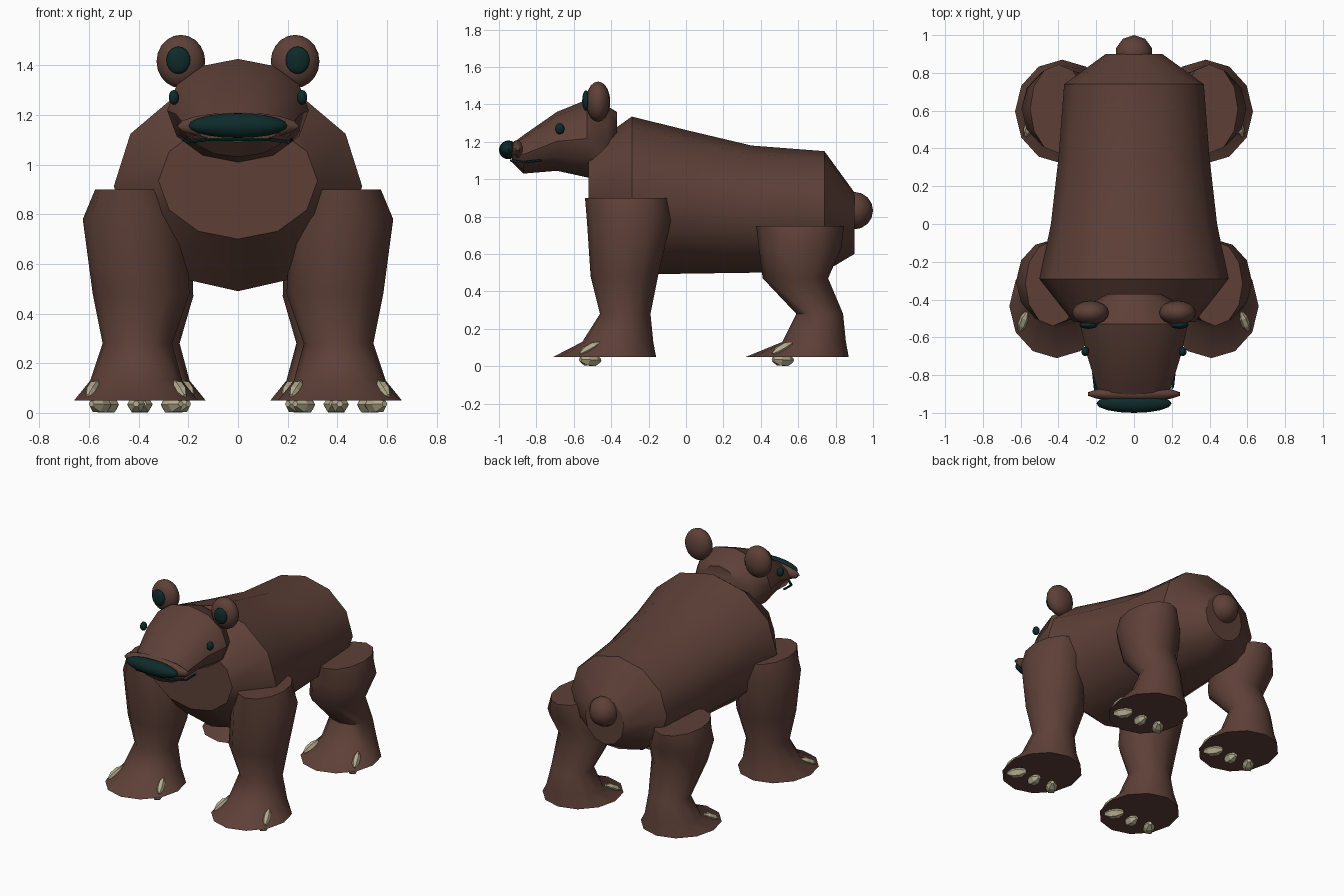
import bpy, bmesh, math
from mathutils import Vector

if "Cube" in bpy.data.objects:
    bpy.data.objects.remove(bpy.data.objects["Cube"])


def material(name, rgb):
    m = bpy.data.materials.new(name)
    m.diffuse_color = (*rgb, 1)
    m.use_nodes = True
    m.node_tree.nodes["Principled BSDF"].inputs["Base Color"].default_value = m.diffuse_color
    return m


FUR = material("brown fur", (0.109, 0.051, 0.038))
DARK = material("dark teal", (0.0044, 0.023, 0.023))
CLAW = material("bone claw", (0.46, 0.41, 0.27))


def finish(bm, name, mat, angle=35):
    bmesh.ops.recalc_face_normals(bm, faces=bm.faces)
    me = bpy.data.meshes.new(name)
    bm.to_mesh(me)
    bm.free()
    ob = bpy.data.objects.new(name, me)
    bpy.context.collection.objects.link(ob)
    me.materials.append(mat)
    bpy.ops.object.select_all(action='DESELECT')
    ob.select_set(True)
    bpy.context.view_layer.objects.active = ob
    bpy.ops.object.shade_smooth_by_angle(angle=math.radians(angle))
    return ob


def loft(name, rings, mat, angle=35):
    """Skin a list of rings of points and cap both ends."""
    bm = bmesh.new()
    loops = [[bm.verts.new(p) for p in ring] for ring in rings]
    n = len(loops[0])
    for a, b in zip(loops, loops[1:]):
        for i in range(n):
            j = (i + 1) % n
            bm.faces.new((a[i], a[j], b[j], b[i]))
    bm.faces.new(loops[0])
    bm.faces.new(loops[-1])
    return finish(bm, name, mat, angle)


def angles(n):
    return [2 * math.pi * i / n for i in range(n)]


def ring_y(y, top, bottom, rx, n=12):
    c, r = (top + bottom) / 2, (top - bottom) / 2
    return [(rx * math.cos(a), y, c + r * math.sin(a)) for a in angles(n)]


def ring_z(z, cx, cy, rx, ry, n=12):
    return [(cx + rx * math.cos(a), cy + ry * math.sin(a), z) for a in angles(n)]


def ellipsoid(name, center, radii, mat, u=16, v=10):
    bm = bmesh.new()
    bmesh.ops.create_uvsphere(bm, u_segments=u, v_segments=v, radius=1)
    bmesh.ops.scale(bm, vec=radii, verts=bm.verts)
    bmesh.ops.translate(bm, vec=center, verts=bm.verts)
    return finish(bm, name, mat, 60)


def claw(name, start, end, r):
    """Six-sided chunky spindle between two points."""
    a, b = Vector(start), Vector(end)
    d = (b - a).normalized()
    side = d.cross(Vector((0, 0, 1))).normalized()
    up = side.cross(d)
    rings = []
    for t, k in ((0, 0.35), (0.3, 1), (0.7, 1), (1, 0.35)):
        c = a.lerp(b, t)
        rings.append([c + k * r * (side * math.cos(q) + up * math.sin(q))
                      for q in angles(6)])
    loft(name, rings, CLAW, 20)


# Torso: y, top, bottom, half width
loft("body", [ring_y(*s) for s in (
    (-0.52, 1.17, 0.70, 0.32), (-0.29, 1.335, 0.49, 0.50),
    (0.0, 1.263, 0.495, 0.44), (0.35, 1.18, 0.50, 0.40),
    (0.74, 1.15, 0.505, 0.37), (0.90, 0.93, 0.60, 0.15))], FUR)

# Head and muzzle
loft("head", [ring_y(*s) for s in (
    (-0.37, 1.36, 1.12, 0.14), (-0.42, 1.39, 1.00, 0.23),
    (-0.53, 1.425, 1.01, 0.285), (-0.69, 1.36, 1.045, 0.25),
    (-0.87, 1.235, 1.03, 0.195), (-0.93, 1.19, 1.09, 0.17))], FUR)
ellipsoid("upper_lip", (0, -0.90, 1.155), (0.25, 0.04, 0.055), FUR, 14, 8)
ellipsoid("nose", (0, -0.95, 1.157), (0.20, 0.05, 0.05), DARK)
ellipsoid("tail", (0, 0.90, 0.832), (0.10, 0.10, 0.10), FUR, 10, 8)

# Mouth line: thin tube wrapped around the muzzle
path = [(-0.215, -0.78, 1.10), (-0.205, -0.87, 1.09), (-0.13, -0.935, 1.10),
        (0.13, -0.935, 1.10), (0.205, -0.87, 1.09), (0.215, -0.78, 1.10)]
loft("mouth", [[Vector(p) + Vector((0.007 * math.cos(a) * (1 if i not in (2, 3) else 0.3),
                                    0.007 * math.cos(a), 0.007 * math.sin(a)))
                for a in angles(6)] for i, p in enumerate(path)], DARK)

# Leg sections: z, x, y, x radius, y radius
FRONT = ((0.90, 0.43, -0.315, 0.145, 0.225), (0.78, 0.42, -0.305, 0.205, 0.225),
         (0.48, 0.39, -0.33, 0.195, 0.18), (0.28, 0.405, -0.325, 0.14, 0.135),
         (0.13, 0.41, -0.365, 0.185, 0.19), (0.05, 0.41, -0.435, 0.25, 0.275))
BACK = ((0.75, 0.40, 0.61, 0.15, 0.235), (0.63, 0.39, 0.61, 0.205, 0.22),
        (0.47, 0.36, 0.585, 0.18, 0.175), (0.28, 0.375, 0.715, 0.14, 0.125),
        (0.13, 0.38, 0.685, 0.185, 0.17), (0.05, 0.38, 0.595, 0.25, 0.275))

for s, side in ((1, "right"), (-1, "left")):
    ellipsoid(side + "_ear", (s * 0.23, -0.47, 1.415), (0.098, 0.065, 0.107), FUR)
    ellipsoid(side + "_inner_ear", (s * 0.24, -0.535, 1.42), (0.048, 0.02, 0.055), DARK)
    ellipsoid(side + "_eye", (s * 0.258, -0.675, 1.27), (0.022, 0.025, 0.03), DARK, 10, 8)
    for name, leg in (("front", FRONT), ("back", BACK)):
        loft(f"{side}_{name}_leg",
             [ring_z(z, s * x, y, rx, ry) for z, x, y, rx, ry in leg], FUR, 50)
        fx, fy = leg[-1][1], leg[-1][2]
        # Claws over the toes and under the sole
        for k in (-1, 1):
            claw(f"{side}_{name}_toe_claw", (s * (fx + k * 0.155), fy - 0.03, 0.125),
                 (s * (fx + k * 0.195), fy - 0.13, 0.068), 0.024)
        for k in (-1, 0, 1):
            claw(f"{side}_{name}_sole_claw",
                 (s * (fx + k * 0.11), fy - 0.025, 0.032),
                 (s * (fx + k * 0.18), fy - 0.13, 0.036), 0.036)
